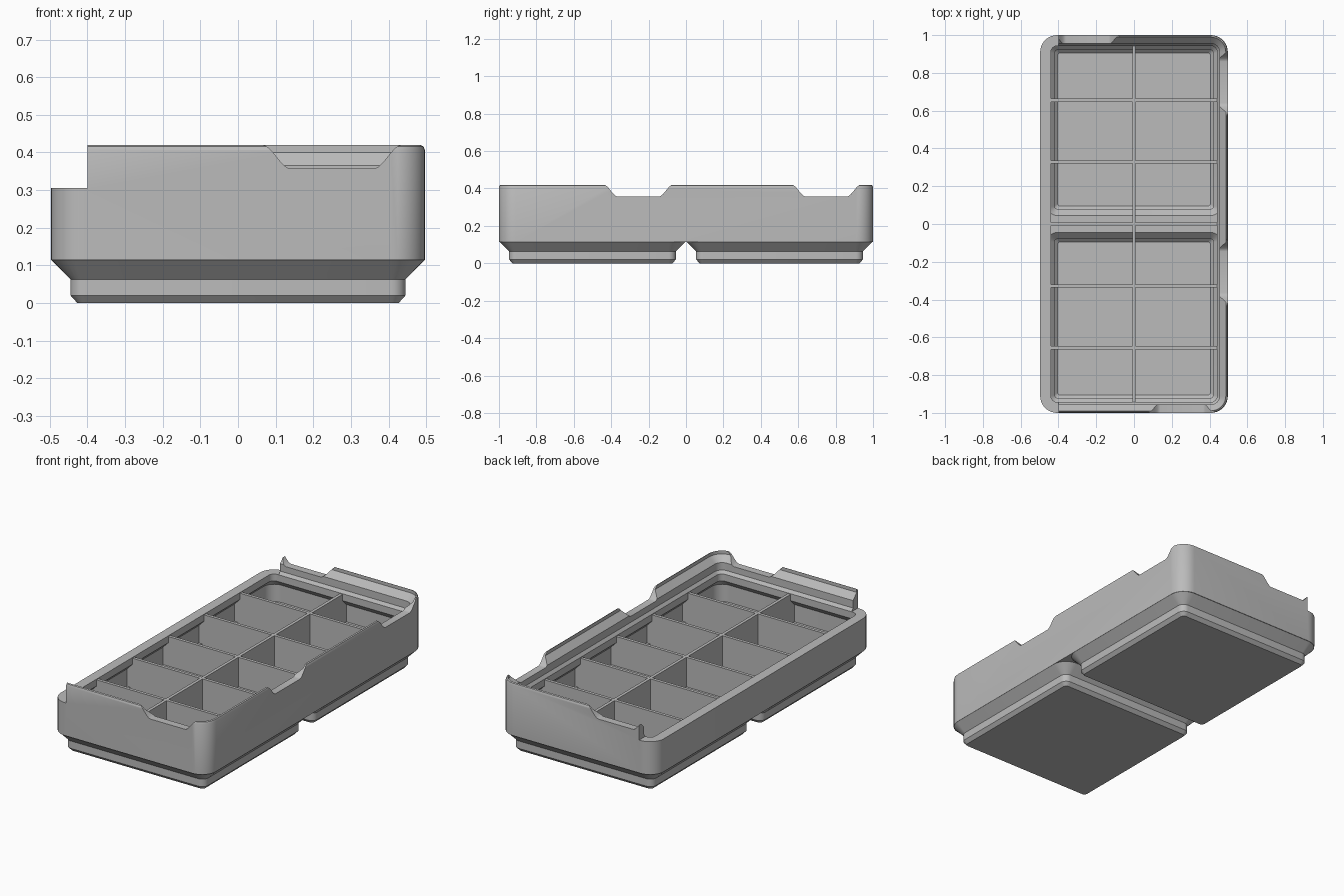
import bpy, bmesh, math

if "Cube" in bpy.data.objects:
    bpy.data.objects.remove(bpy.data.objects["Cube"], do_unlink=True)

grey = bpy.data.materials.new("plain grey")
grey.use_nodes = True
grey.diffuse_color = (0.5, 0.5, 0.5, 1)
grey.node_tree.nodes["Principled BSDF"].inputs["Base Color"].default_value = (0.5, 0.5, 0.5, 1)

HX, HY, RADIUS = 0.497, 1.0, 0.09
RIM, TOP, NOTCH = 0.305, 0.42, 0.357
SEGMENTS = 8


def finish(name, bm):
    bmesh.ops.recalc_face_normals(bm, faces=bm.faces[:])
    mesh = bpy.data.meshes.new(name)
    bm.to_mesh(mesh)
    bm.free()
    mesh.materials.append(grey)
    obj = bpy.data.objects.new(name, mesh)
    bpy.context.collection.objects.link(obj)
    return obj


def loft(name, hx, hy, cy, profile):
    """Stack rounded rectangles; profile holds (height, inset) pairs."""
    bm = bmesh.new()
    rings = []
    for z, inset in profile:
        r = max(RADIUS - inset, 0.015)
        ring = []
        for k, (sx, sy) in enumerate([(1, 1), (-1, 1), (-1, -1), (1, -1)]):
            for i in range(SEGMENTS + 1):
                a = (k + i / SEGMENTS) * math.pi / 2
                ring.append(bm.verts.new((sx * (hx - inset - r) + r * math.cos(a),
                                          cy + sy * (hy - inset - r) + r * math.sin(a), z)))
        rings.append(ring)
    for low, high in zip(rings, rings[1:]):
        for i in range(len(low)):
            j = (i + 1) % len(low)
            bm.faces.new((low[i], low[j], high[j], high[i]))
    bm.faces.new(rings[0])
    bm.faces.new(rings[-1])
    return finish(name, bm)


def box(name, x0, x1, y0, y1, z0, z1):
    bm = bmesh.new()
    bmesh.ops.create_cube(bm, size=1)
    for v in bm.verts:
        v.co = (x1 if v.co.x > 0 else x0, y1 if v.co.y > 0 else y0, z1 if v.co.z > 0 else z0)
    return finish(name, bm)


def notch(along, centre, side):
    """Scoop with S-shaped ends, cut through one wall of the lip."""
    half = []
    for i in range(11):
        t = i / 10
        half.append((0.11 + 0.075 * t, NOTCH + (TOP - NOTCH) * (3 * t * t - 2 * t ** 3)))
    half.append((0.185, TOP + 0.1))
    outline = [(-u, z) for u, z in reversed(half)] + half
    wall = HX if along == "y" else HY
    bm = bmesh.new()
    verts = []
    for u, z in outline:
        across, run = side * (wall - 0.075), centre + u
        verts.append(bm.verts.new((across, run, z) if along == "y" else (run, across, z)))
    face = bm.faces.new(verts)
    out = bmesh.ops.extrude_face_region(bm, geom=[face])["geom"]
    push = side * 0.15
    bmesh.ops.translate(bm, verts=[g for g in out if isinstance(g, bmesh.types.BMVert)],
                        vec=(push, 0, 0) if along == "y" else (0, push, 0))
    return finish("notch_cutter", bm)


def combine(obj, other, operation, keep=False):
    mod = obj.modifiers.new("combine", "BOOLEAN")
    mod.operation, mod.solver, mod.object = operation, "EXACT", other
    bpy.context.view_layer.objects.active = obj
    bpy.ops.object.modifier_apply(modifier=mod.name)
    if not keep:
        bpy.data.objects.remove(other, do_unlink=True)


# Outer block with a softened top edge
bin_body = loft("bin_body", HX, HY, 0, [(0.115, 0), (TOP - 0.014, 0), (TOP - 0.004, 0.004), (TOP, 0.012)])

# Stepped feet, one per base unit
for cy in (-0.5, 0.5):
    foot = loft("foot", HX, 0.4975, cy,
                [(0, 0.07), (0.02, 0.052), (0.063, 0.052), (0.115, 0.0005), (0.12, 0.0005)])
    combine(bin_body, foot, "UNION")

# Hollow: thin wall, overhanging rim, then the stacking lip
cavity = loft("cavity", HX, HY, 0,
              [(0.13, 0.023), (0.23, 0.023), (0.265, 0.057), (RIM, 0.057), (0.322, 0.044),
               (0.365, 0.044), (0.4, 0.011), (TOP + 0.05, 0.011)])
for cy in (-0.5, 0.5):
    hollow = loft("foot_hollow", HX, 0.4975, cy,
                  [(0.03, 0.092), (0.045, 0.077), (0.093, 0.077), (0.128, 0.042), (0.15, 0.042)])
    combine(cavity, hollow, "UNION")
combine(bin_body, cavity, "DIFFERENCE", keep=True)

# Lip is open along the left-hand edge
combine(bin_body, box("lip_cutter", -0.7, -0.4, -1.2, 1.2, RIM, 0.6), "DIFFERENCE")

# Finger scoops in the lip
for along, centre, side in (("y", -0.255, 1), ("y", 0.75, 1), ("x", 0.25, -1), ("x", -0.25, 1)):
    combine(bin_body, notch(along, centre, side), "DIFFERENCE")

# Divider grid, trimmed to the hollow
dividers = box("dividers", -0.009, 0.009, -1, 1, 0, RIM - 0.004)
for row in range(-2, 3):
    y = row * 0.328
    combine(dividers, box("cross_divider", -HX, HX, y - 0.009, y + 0.009, 0, RIM - 0.004), "UNION")
combine(dividers, cavity, "INTERSECT")

# Smooth corners, crisp edges
for obj in (bin_body, dividers):
    bpy.ops.object.select_all(action="DESELECT")
    obj.select_set(True)
    bpy.context.view_layer.objects.active = obj
    bpy.ops.object.shade_smooth_by_angle(angle=math.radians(25))
